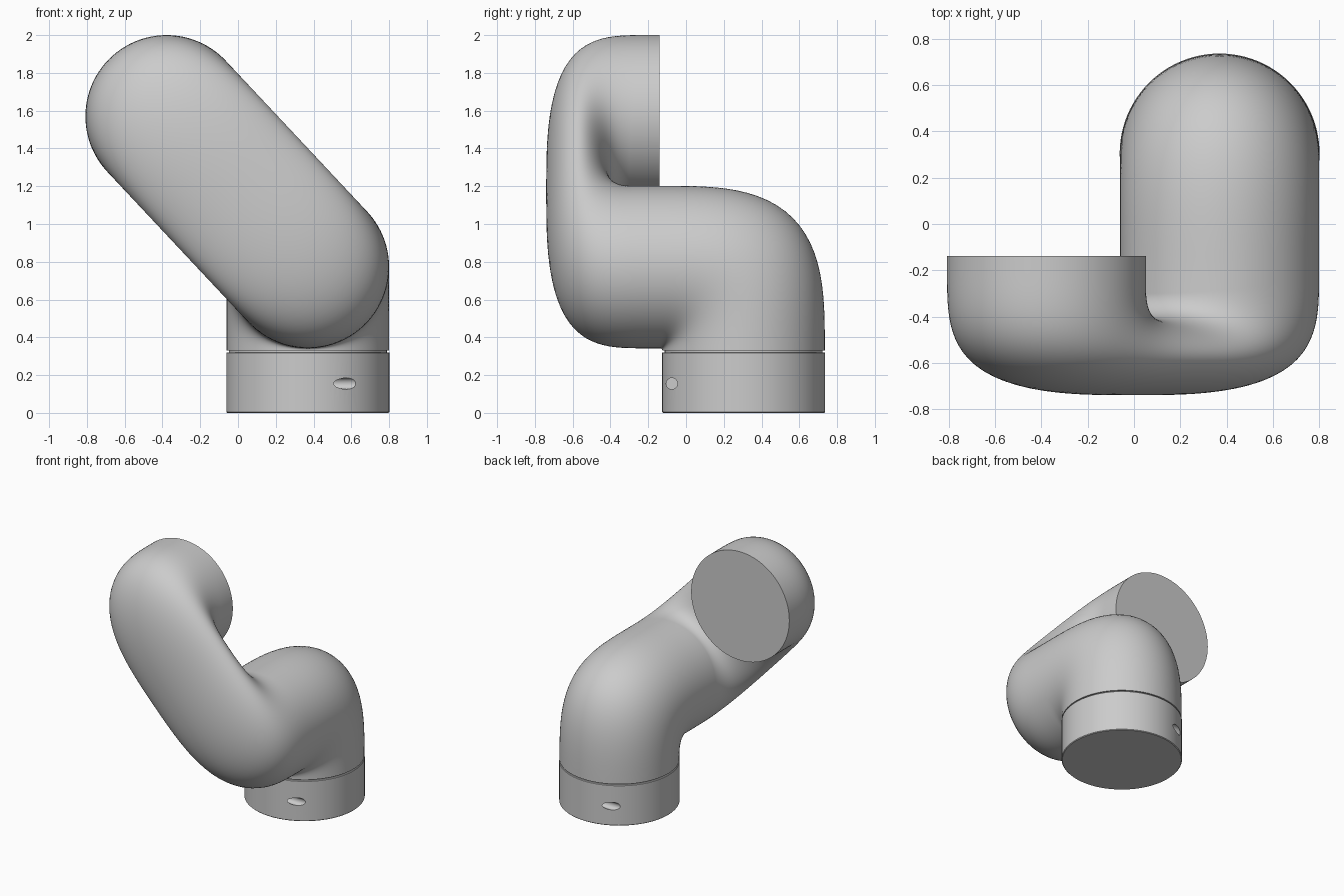
import bpy, bmesh, math
from mathutils import Vector

if "Cube" in bpy.data.objects:
    bpy.data.objects.remove(bpy.data.objects["Cube"])

SEG = 96
R = 0.43
CX, CY = 0.37, 0.305            # base axis
PZ = 0.772                      # height of the horizontal pipe axis
TOP = Vector((-0.378, 0, 1.57))  # axis of the upper outlet
LOW = Vector((CX, 0, PZ))


def loft(name, rings):
    """Skin a list of closed rings and cap both ends."""
    bm = bmesh.new()
    rows = [[bm.verts.new(p) for p in ring] for ring in rings]
    for a, b in zip(rows, rows[1:]):
        for i in range(SEG):
            j = (i + 1) % SEG
            bm.faces.new((a[i], a[j], b[j], b[i]))
    bm.faces.new(rows[0])
    bm.faces.new(rows[-1])
    bmesh.ops.recalc_face_normals(bm, faces=bm.faces)
    me = bpy.data.meshes.new(name)
    bm.to_mesh(me)
    bm.free()
    ob = bpy.data.objects.new(name, me)
    bpy.context.collection.objects.link(ob)
    return ob


def ring(inner, outer, side, shift=0.0):
    """Ellipse spanning the inner and outer wall, fixed width along side."""
    mid, half = (inner + outer) / 2, (outer - inner) / 2
    out = []
    for i in range(SEG):
        a = 2 * math.pi * i / SEG - shift
        out.append(mid + half * math.cos(a) + side * (R * math.sin(a)))
    return out


def squircle(t, n):
    u, v = math.cos(t), math.sin(t)
    k = (u ** n + v ** n) ** (-1 / n)
    return u * k, v * k


def smooth(ob, angle=40):
    bpy.ops.object.select_all(action='DESELECT')
    ob.select_set(True)
    bpy.context.view_layer.objects.active = ob
    bpy.ops.object.shade_smooth_by_angle(angle=math.radians(angle))


STEPS = 28
rings = []

# Lower elbow: vertical to horizontal
X = Vector((1, 0, 0))
y_end, z0 = -0.135, 0.329
for i in range(STEPS + 1):
    t = math.pi / 2 * i / STEPS
    u, v = squircle(t, 3.2)
    outer = Vector((CX, y_end + (CY + R - y_end) * u, z0 + (PZ + R - z0) * v))
    inner = Vector((CX, CY - R - 0.01 * (1 - math.cos(t)),
                    z0 + (PZ - R - z0) * math.sin(t)))
    rings.append(ring(inner, outer, X))

# Front arm: U-turn in the slanted plane, second half mirrored from the first
span = (TOP - LOW).length
d = (TOP - LOW).normalized()
theta = math.atan2(-d.x, -d.z)
e = Vector((math.cos(theta), 0, -math.sin(theta)))


def at(s, y):
    return LOW + d * s + Vector((0, y, 0))


bend = []
for i in range(STEPS + 1):
    t = math.pi / 2 * i / STEPS
    u, v = squircle(t, 3.3)
    bend.append(((span / 2 - (span / 2 - R) * math.cos(t), -0.30 - 0.10 * math.sin(t)),
                 (span / 2 - (span / 2 + R) * u, -0.20 - 0.54 * v)))
for inner, outer in bend:
    rings.append(ring(at(*inner), at(*outer), e, theta))
for inner, outer in reversed(bend[:-1]):
    rings.append(ring(at(span - inner[0], inner[1]), at(span - outer[0], outer[1]), e, theta))
# flip the wall order of the mirrored half so the angles stay matched
rings.append(ring(at(span - R, -0.139), at(span + R, -0.139), e, theta))
smooth(loft("bent_pipe", rings))

# Base collar with a narrow groove at its top
profile = [(0.427, 0), (0.432, 0.005), (0.432, 0.317), (0.429, 0.321),
           (0.418, 0.321), (0.418, 0.335)]
collar = loft("base_collar", [
    [Vector((CX + r * math.cos(2 * math.pi * i / SEG),
             CY + r * math.sin(2 * math.pi * i / SEG), z)) for i in range(SEG)]
    for r, z in profile])

# Two blind screw holes, opposite each other
for sgn in (1, -1):
    bpy.ops.mesh.primitive_cylinder_add(
        vertices=32, radius=0.03, depth=0.4, rotation=(0, math.pi / 2, 0),
        location=(CX + sgn * 0.30, CY - sgn * 0.38, 0.155))
    cutter = bpy.context.object
    cutter.name = "hole_cutter"
    cutter.hide_render = True
    mod = collar.modifiers.new("hole", 'BOOLEAN')
    mod.operation = 'DIFFERENCE'
    mod.solver = 'EXACT'
    mod.object = cutter
    bpy.context.view_layer.objects.active = collar
    bpy.ops.object.modifier_apply(modifier=mod.name)
    bpy.data.objects.remove(cutter, do_unlink=True)
smooth(collar, 30)
